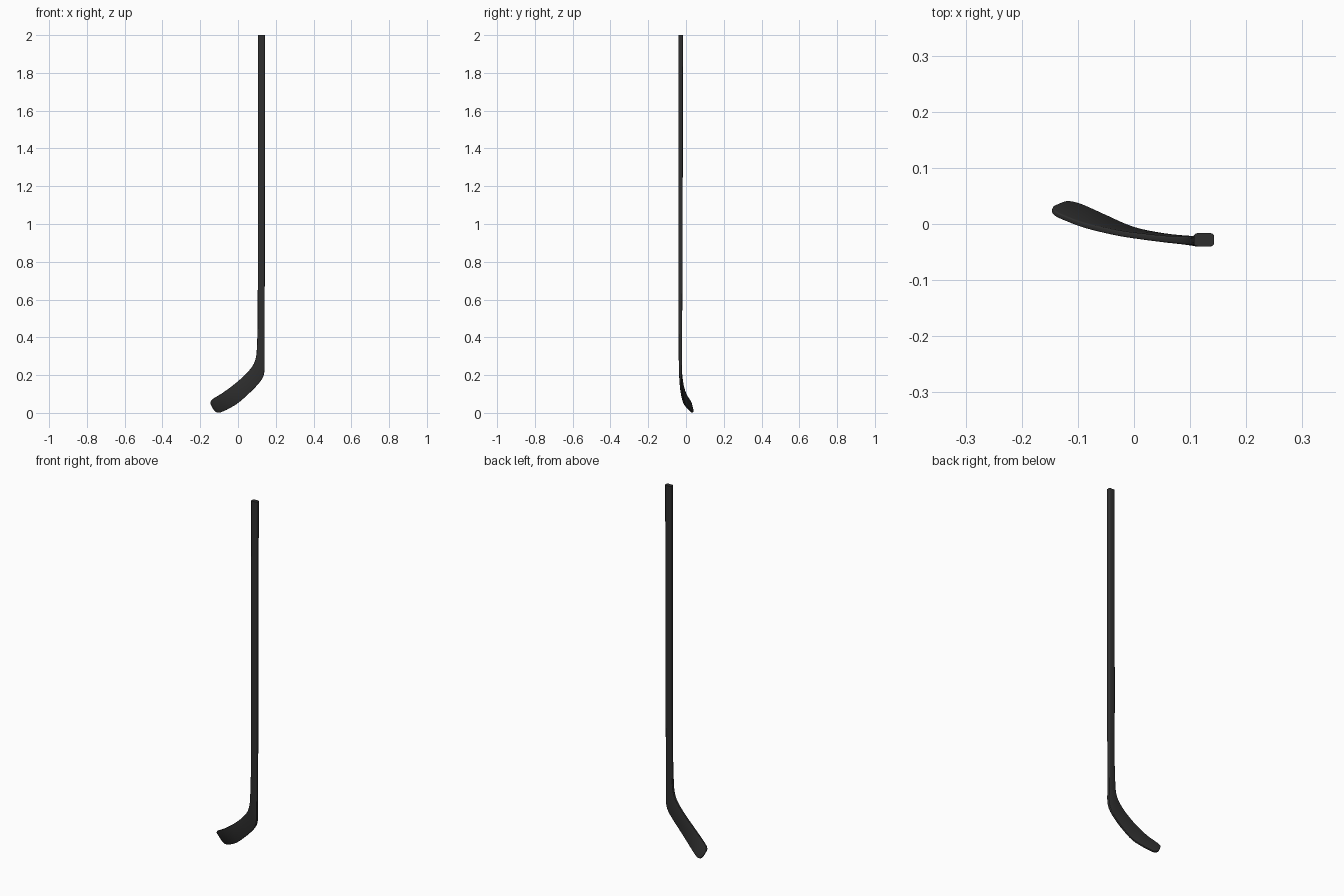
import bpy, bmesh, math
from mathutils import Vector

if "Cube" in bpy.data.objects:
    bpy.data.objects.remove(bpy.data.objects["Cube"])

black = bpy.data.materials.new("matte_black")
black.diffuse_color = (0.028, 0.028, 0.028, 1)
black.use_nodes = True
black.node_tree.nodes["Principled BSDF"].inputs["Base Color"].default_value = black.diffuse_color

# stations: upper edge point, lower edge point, half thickness
BLADE = [
    ((-.144, .030, .046), (-.133, .035, .024), .002),
    ((-.1455, .025, .056), (-.119, .038, .008), .004),
    ((-.140, .018, .068), (-.100, .034, .002), .0045),
    ((-.123, .010, .080), (-.080, .026, .008), .0045),
    ((-.087, -.003, .102), (-.050, .012, .022), .0048),
    ((-.030, -.016, .143), (.000, -.010, .052), .005),
    ((.020, -.023, .185), (.055, -.022, .100), .0055),
    ((.055, -.027, .220), (.100, -.027, .145), .006),
    ((.082, -.029, .257), (.130, -.029, .185), .007),
    ((.095, -.030, .295), (.1405, -.030, .225), .0078),
    ((.100, -.030, .345), (.141, -.030, .290), .0085),
    ((.104, -.030, .460), (.141, -.030, .460), .0095),
]
SHAFT = [
    BLADE[-1],
    ((.105, -.029, .80), (.142, -.029, .80), .0112),
    ((.106, -.0285, 1.4), (.1425, -.0285, 1.4), .0115),
    ((.1065, -.028, 2.0), (.143, -.028, 2.0), .0117),
]


def smooth_stations(st, n):
    """Catmull-Rom resampling of the stations."""
    rows = [[*a, *b, t] for a, b, t in st]
    out = []
    for i in range(len(rows) - 1):
        p0, p1 = rows[max(i - 1, 0)], rows[i]
        p2, p3 = rows[i + 1], rows[min(i + 2, len(rows) - 1)]
        for k in range(n):
            u = k / n
            r = [b + .5 * u * (c - a + u * (2*a - 5*b + 4*c - d + u * (3*(b - c) + d - a)))
                 for a, b, c, d in zip(p0, p1, p2, p3)]
            out.append((r[:3], r[3:6], r[6]))
    return out + [st[-1]]


def loft(name, st, cap_start, cap_end):
    """Skin rounded rectangular sections through the stations."""
    bm = bmesh.new()
    mids = [(Vector(a) + Vector(b)) / 2 for a, b, t in st]
    rings = []
    for i, (a, b, t) in enumerate(st):
        w = Vector(a) - Vector(b)
        half = w.length / 2
        w.normalize()
        d = mids[min(i + 1, len(st) - 1)] - mids[max(i - 1, 0)]
        n = w.cross(d).normalized()
        r = min(t * .55, half * .5)
        ring = []
        for q, (sx, sy) in enumerate([(1, 1), (-1, 1), (-1, -1), (1, -1)]):
            for k in range(4):
                ang = math.pi / 2 * (q + k / 3)
                x = sx * (half - r) + r * math.cos(ang)
                y = sy * (t - r) + r * math.sin(ang)
                ring.append(bm.verts.new(mids[i] + w * x + n * y))
        rings.append(ring)
    for p, q in zip(rings, rings[1:]):
        for k in range(len(p)):
            j = (k + 1) % len(p)
            bm.faces.new((p[k], p[j], q[j], q[k]))
    if cap_start:
        bm.faces.new(rings[0])
    if cap_end:
        bm.faces.new(rings[-1])
    bmesh.ops.recalc_face_normals(bm, faces=bm.faces)
    # open end: make sure normals point away from the centreline
    f = max(bm.faces, key=lambda f: f.calc_center_median().x)
    if f.normal.x < 0:
        bmesh.ops.reverse_faces(bm, faces=bm.faces)
    me = bpy.data.meshes.new(name)
    bm.to_mesh(me)
    bm.free()
    me.materials.append(black)
    ob = bpy.data.objects.new(name, me)
    bpy.context.collection.objects.link(ob)
    bpy.ops.object.select_all(action='DESELECT')
    ob.select_set(True)
    bpy.context.view_layer.objects.active = ob
    bpy.ops.object.shade_smooth_by_angle(angle=math.radians(35))


# curved, twisted blade with heel blending into the long shaft
loft("blade", smooth_stations(BLADE, 4), True, False)
loft("shaft", SHAFT, False, True)
